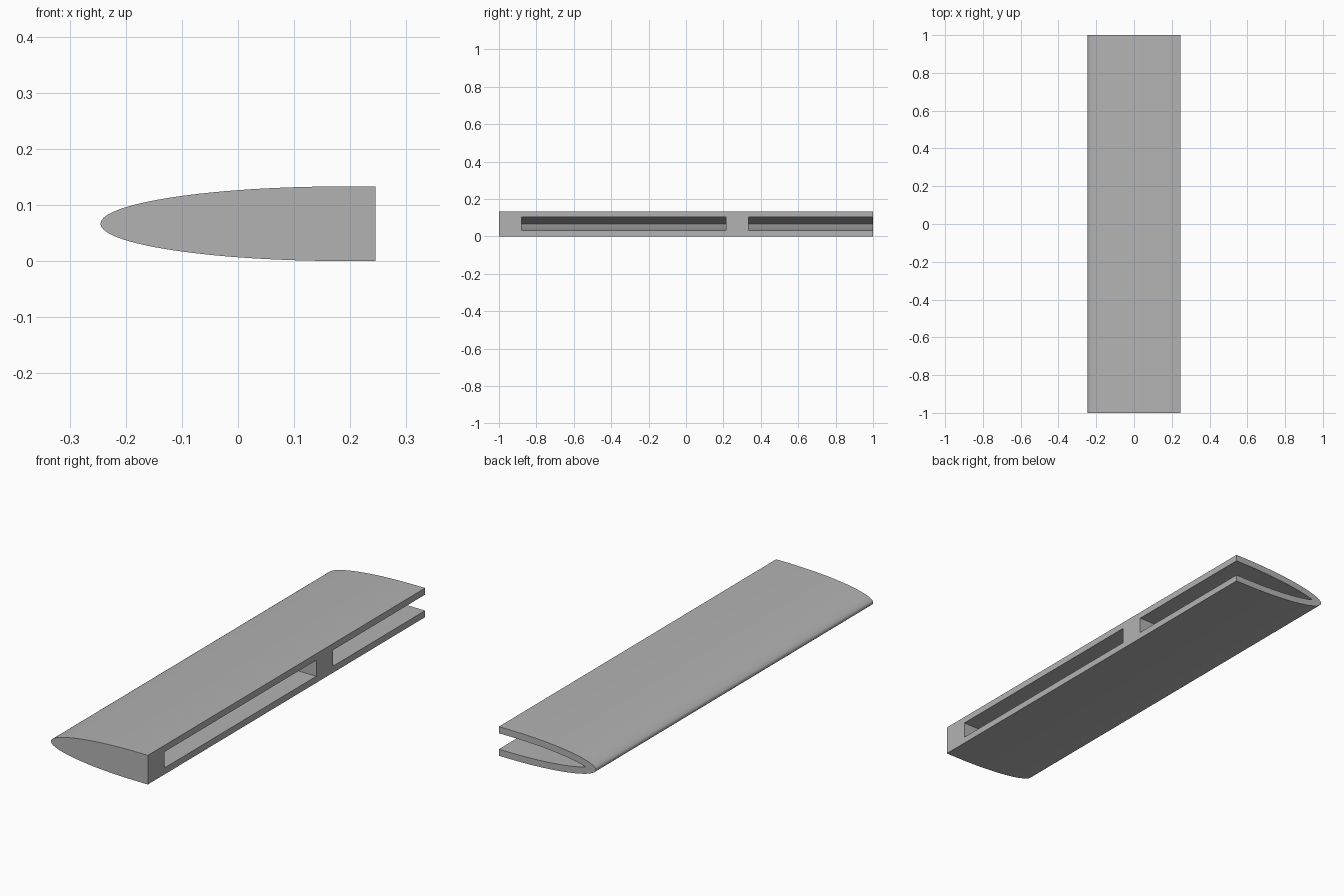
import bpy
import bmesh
import math

cube = bpy.data.objects.get("Cube")
if cube:
    bpy.data.objects.remove(cube, do_unlink=True)

HALF_CHORD, HALF_SPAN = 0.245, 1.0
HALF_THICK, WALL = 0.0665, 0.03
SHOULDER = 0.19                      # where the curved nose turns flat
NOSE = HALF_CHORD + SHOULDER         # length of the elliptical nose

grey = bpy.data.materials.new("plain grey")
grey.use_nodes = True
colour = (0.45, 0.45, 0.45, 1)
grey.diffuse_color = colour
grey.node_tree.nodes["Principled BSDF"].inputs["Base Color"].default_value = colour


def half_profile(inset, tail, steps=32):
    """Upper outline from nose to tail, moved inwards along its normals."""
    points = []
    for i in range(steps + 1):
        t = math.pi / 2 * i / steps
        nx, nz = -math.cos(t) / NOSE, math.sin(t) / HALF_THICK
        length = math.hypot(nx, nz)
        x = SHOULDER - NOSE * math.cos(t) - inset * nx / length
        z = HALF_THICK * math.sin(t) - inset * nz / length
        if z > 0.0005:
            points.append((x, z))
    # sharp nose point on the centre line
    reach = math.sqrt((NOSE**2 - HALF_THICK**2) * (1 - (inset / HALF_THICK)**2))
    tip = SHOULDER - (reach if inset else NOSE)
    return [(tip, 0)] + points + [(tail, HALF_THICK - inset)]


def extrude_profile(name, inset, tail, y0, y1):
    upper = half_profile(inset, tail)
    outline = upper + [(x, -z) for x, z in reversed(upper[1:])]
    bm = bmesh.new()
    face = bm.faces.new([bm.verts.new((x, y0, z + HALF_THICK)) for x, z in outline])
    result = bmesh.ops.extrude_face_region(bm, geom=[face])
    verts = [v for v in result["geom"] if isinstance(v, bmesh.types.BMVert)]
    bmesh.ops.translate(bm, verts=verts, vec=(0, y1 - y0, 0))
    bmesh.ops.recalc_face_normals(bm, faces=bm.faces)
    mesh = bpy.data.meshes.new(name)
    bm.to_mesh(mesh)
    bm.free()
    mesh.materials.append(grey)
    obj = bpy.data.objects.new(name, mesh)
    bpy.context.collection.objects.link(obj)
    return obj


# Solid blade with a rounded leading edge and square trailing edge
blade = extrude_profile("blade", 0, HALF_CHORD, -HALF_SPAN, HALF_SPAN)
bpy.context.view_layer.objects.active = blade
blade.select_set(True)

# Two pockets open at the trailing edge; the rear one also opens at the end
for name, y0, y1 in (("long_pocket", -0.88, 0.215), ("end_pocket", 0.335, 1.1)):
    cutter = extrude_profile(name, WALL, HALF_CHORD + 0.1, y0, y1)
    cutter.hide_render = True
    cut = blade.modifiers.new(name, "BOOLEAN")
    cut.operation = "DIFFERENCE"
    cut.solver = "EXACT"
    cut.object = cutter
    bpy.ops.object.modifier_apply(modifier=cut.name)
    bpy.data.objects.remove(cutter, do_unlink=True)

bpy.ops.object.shade_smooth_by_angle(angle=math.radians(30))
